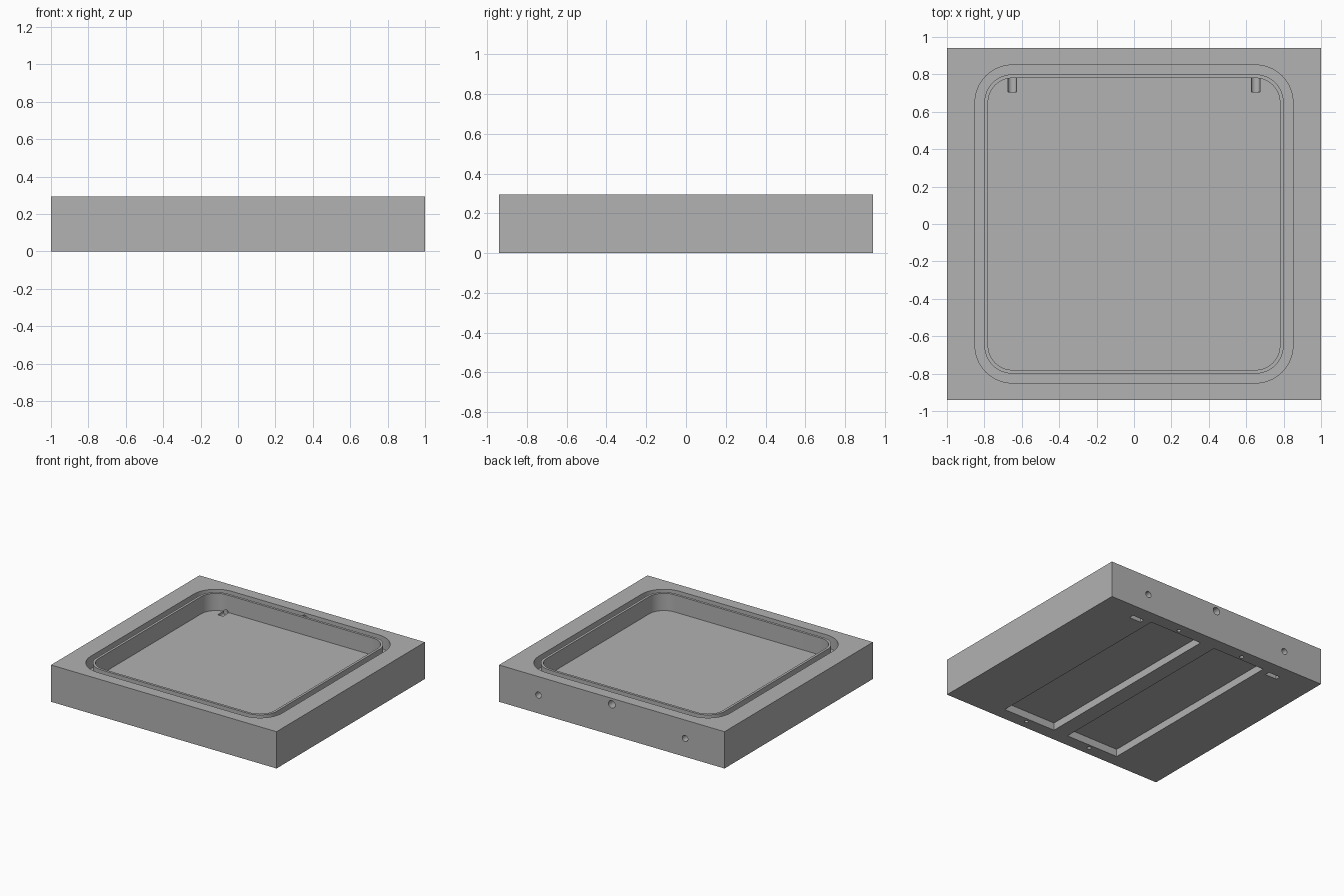
import bpy, bmesh, math
from mathutils import Matrix, Vector

if "Cube" in bpy.data.objects:
    bpy.data.objects.remove(bpy.data.objects["Cube"], do_unlink=True)

HEIGHT = 0.295
FLOOR = 0.157
GROOVE_FLOOR = 0.195
CORNER = 0.65          # centre of every rounded corner

grey = bpy.data.materials.new("plain grey")
grey.use_nodes = True
colour = (0.445, 0.445, 0.445, 1)
grey.diffuse_color = colour
grey.node_tree.nodes["Principled BSDF"].inputs["Base Color"].default_value = colour


def make_object(name, bm):
    bmesh.ops.recalc_face_normals(bm, faces=bm.faces)
    mesh = bpy.data.meshes.new(name)
    bm.to_mesh(mesh)
    bm.free()
    mesh.materials.append(grey)
    obj = bpy.data.objects.new(name, mesh)
    bpy.context.collection.objects.link(obj)
    return obj


def box(name, low, high):
    low, high = Vector(low), Vector(high)
    bm = bmesh.new()
    place = Matrix.Translation((low + high) / 2) @ Matrix.Diagonal((high - low).to_4d())
    place[3][3] = 1
    bmesh.ops.create_cube(bm, size=1, matrix=place)
    return make_object(name, bm)


def rod(name, start, end, radius):
    start, end = Vector(start), Vector(end)
    axis = end - start
    turn = axis.to_track_quat("Z", "Y").to_matrix().to_4x4()
    bm = bmesh.new()
    bmesh.ops.create_cone(bm, cap_ends=True, segments=32, radius1=radius,
                          radius2=radius, depth=axis.length,
                          matrix=Matrix.Translation((start + end) / 2) @ turn)
    return make_object(name, bm)


def rounded_loop(bm, half, z, steps=16):
    radius = half - CORNER
    verts = []
    for quarter, (sx, sy) in enumerate(((1, 1), (-1, 1), (-1, -1), (1, -1))):
        for i in range(steps + 1):
            a = (quarter + i / steps) * math.pi / 2
            verts.append(bm.verts.new((sx * CORNER + radius * math.cos(a),
                                       sy * CORNER + radius * math.sin(a), z)))
    return verts


def bridge(bm, a, b):
    for i in range(len(a)):
        j = (i + 1) % len(a)
        bm.faces.new((a[i], a[j], b[j], b[i]))


def rounded_prism(name, half, low, high):
    bm = bmesh.new()
    bottom, top = rounded_loop(bm, half, low), rounded_loop(bm, half, high)
    bridge(bm, bottom, top)
    bm.faces.new(bottom)
    bm.faces.new(top)
    return make_object(name, bm)


def rounded_ring(name, inner, outer, low, high):
    bm = bmesh.new()
    loops = [rounded_loop(bm, half, z) for half, z in
             ((inner, low), (outer, low), (outer, high), (inner, high))]
    for i in range(4):
        bridge(bm, loops[i], loops[(i + 1) % 4])
    return make_object(name, bm)


# Solid block
block = box("mould_block", (-1, -0.94, 0), (1, 0.94, HEIGHT))

# Main cavity and the groove that leaves a thin rim around it
cutters = [
    rounded_prism("cavity_cutter", 0.78, FLOOR, 0.4),
    rounded_ring("groove_cutter", 0.80, 0.85, GROOVE_FLOOR, 0.4),
    # Inlet from the back into the groove
    rod("inlet_cutter", (0, 0.825, 0.247), (0, 1, 0.247), 0.03),
]

for side in (-1, 1):
    # Screw hole from the back, opening along the cavity floor
    cutters.append(rod("screw_cutter", (side * 0.65, 0.705, 0.147),
                       (side * 0.65, 1, 0.147), 0.025))
    # Nut slot in the underside
    cutters.append(box("nut_slot_cutter", (side * 0.65 - 0.052, 0.785, -0.1),
                       (side * 0.65 + 0.052, 0.825, 0.185)))
    # Long recess in the underside
    cutters.append(box("recess_cutter", (side * 0.3 - 0.235, -0.835, -0.1),
                       (side * 0.3 + 0.235, 0.835, 0.06)))
    # Small pilot holes beyond the recess ends
    for end in (-1, 1):
        cutters.append(rod("pilot_cutter", (side * 0.3, end * 0.87, -0.1),
                           (side * 0.3, end * 0.87, 0.1), 0.015))

# Cut everything out of the block
bpy.context.view_layer.objects.active = block
for cutter in cutters:
    cutter.hide_render = True
    cut = block.modifiers.new(cutter.name, "BOOLEAN")
    cut.operation = "DIFFERENCE"
    cut.solver = "EXACT"
    cut.object = cutter
    bpy.ops.object.modifier_apply(modifier=cut.name)
    bpy.data.objects.remove(cutter, do_unlink=True)

# Smooth curved walls with sharp edges kept
bpy.ops.object.select_all(action="DESELECT")
block.select_set(True)
bpy.ops.object.shade_smooth_by_angle(angle=math.radians(30))
